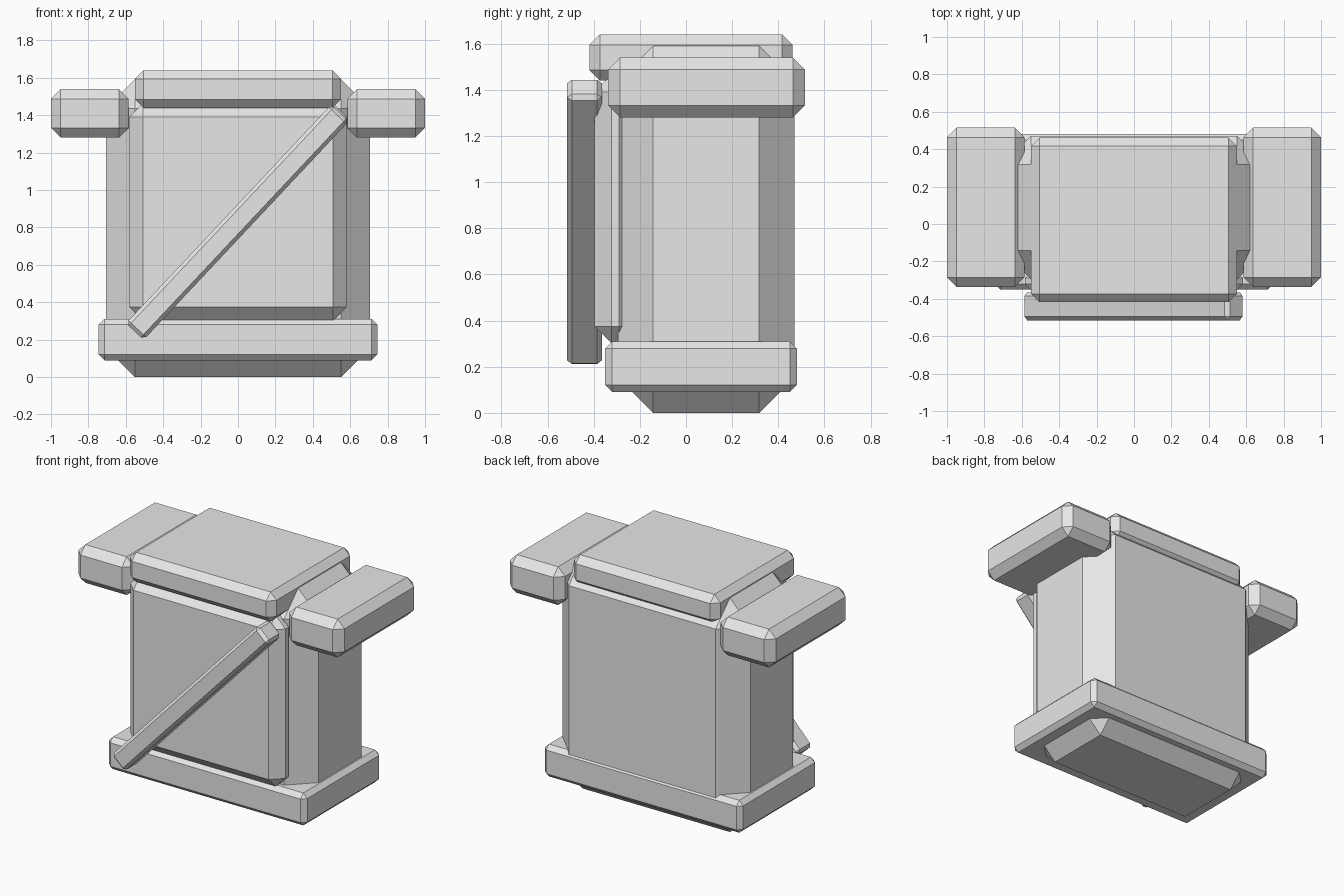
import bpy
import bmesh
import math
from mathutils import Matrix, Vector

cube = bpy.data.objects.get("Cube")
if cube:
    bpy.data.objects.remove(cube, do_unlink=True)

# Single matte grey
grey = bpy.data.materials.new("light_grey")
grey.use_nodes = True
grey.diffuse_color = (0.8, 0.8, 0.8, 1)
grey.node_tree.nodes["Principled BSDF"].inputs["Base Color"].default_value = (0.8, 0.8, 0.8, 1)


def chamfered_box(name, low, high, chamfer, tilt=0.0):
    """Box between two corners, every edge chamfered, tilted about the y axis."""
    low, high = Vector(low), Vector(high)
    bm = bmesh.new()
    bmesh.ops.create_cube(bm, size=1, matrix=Matrix.Diagonal((*(high - low), 1)))
    bmesh.ops.bevel(bm, geom=bm.edges[:], offset=chamfer, offset_type='OFFSET',
                    segments=1, affect='EDGES')
    bmesh.ops.rotate(bm, verts=bm.verts, matrix=Matrix.Rotation(-tilt, 3, 'Y'))
    bmesh.ops.recalc_face_normals(bm, faces=bm.faces)
    mesh = bpy.data.meshes.new(name)
    bm.to_mesh(mesh)
    bm.free()
    mesh.materials.append(grey)
    obj = bpy.data.objects.new(name, mesh)
    obj.location = (low + high) / 2
    bpy.context.collection.objects.link(obj)
    return obj


# Torso core with wide chamfers, and the belt around its foot
chamfered_box("torso", (-0.705, -0.295, 0), (0.705, 0.47, 1.59), 0.153)
chamfered_box("belt", (-0.745, -0.35, 0.09), (0.745, 0.48, 0.31), 0.03)

# Chest plate and collar slab
chamfered_box("chest_plate", (-0.583, -0.397, 0.30), (0.583, -0.215, 1.465), 0.075)
chamfered_box("collar", (-0.55, -0.418, 1.44), (0.55, 0.462, 1.64), 0.045)

# Shoulder pads on both sides
for side, x0, x1 in (("right", -1.0, -0.585), ("left", 0.585, 1.0)):
    chamfered_box(side + "_shoulder_pad", (x0, -0.337, 1.28), (x1, 0.515, 1.54), 0.052)

# Diagonal strap across the chest
chamfered_box("chest_strap", (-0.805, -0.515, 0.763), (0.799, -0.365, 0.893), 0.02,
              tilt=math.radians(46.8))
